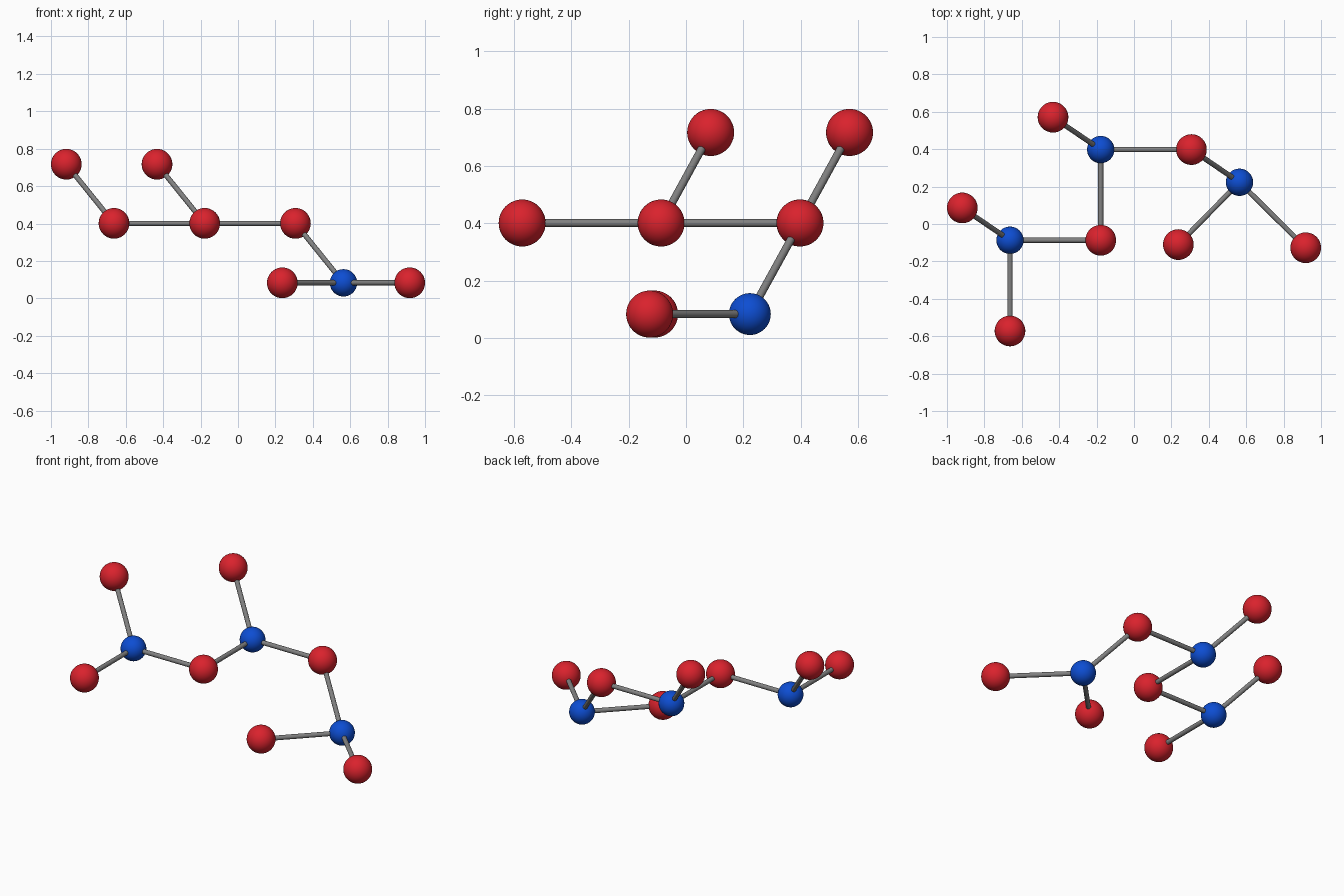
import bpy
from mathutils import Vector

if "Cube" in bpy.data.objects:
    bpy.data.objects.remove(bpy.data.objects["Cube"])


def material(name, rgb):
    m = bpy.data.materials.new(name)
    m.diffuse_color = (*rgb, 1)
    m.use_nodes = True
    m.node_tree.nodes["Principled BSDF"].inputs["Base Color"].default_value = m.diffuse_color
    return m


RED = material("red", (0.70, 0.016, 0.026))
BLUE = material("blue", (0.004, 0.075, 0.65))
GREY = material("grey", (0.22, 0.22, 0.22))

LOW, MID, HIGH = 0.083, 0.401, 0.717   # the three height levels


def finish(name, mat):
    ob = bpy.context.object
    ob.name = name
    ob.data.materials.append(mat)
    bpy.ops.object.shade_smooth_by_angle()
    return ob


def ball(name, pos, radius, mat):
    bpy.ops.mesh.primitive_uv_sphere_add(segments=48, ring_count=24,
                                         radius=radius, location=pos)
    finish(name, mat)


def rod(name, a, b):
    a, b = Vector(a), Vector(b)
    d = b - a
    bpy.ops.mesh.primitive_cylinder_add(vertices=24, radius=0.0138, depth=d.length,
                                        location=(a + b) / 2)
    ob = finish(name, GREY)
    ob.rotation_euler = d.to_track_quat('Z', 'Y').to_euler()


# Blue centre balls
blue = {
    "left": (-0.663, -0.087, MID),
    "middle": (-0.178, 0.398, MID),
    "right": (0.564, 0.223, LOW),
}
# Red outer and linking balls
red = {
    "left_top": (-0.918, 0.086, HIGH),
    "left_front": (-0.663, -0.572, MID),
    "left_link": (-0.178, -0.087, MID),
    "middle_top": (-0.433, 0.571, HIGH),
    "right_link": (0.307, 0.398, MID),
    "right_inner": (0.237, -0.110, LOW),
    "right_outer": (0.918, -0.127, LOW),
}
# Rods from each blue ball to its red neighbours
links = {
    "left": ("left_top", "left_front", "left_link"),
    "middle": ("left_link", "middle_top", "right_link"),
    "right": ("right_link", "right_inner", "right_outer"),
}

for n, p in blue.items():
    ball("blue_ball_" + n, p, 0.073, BLUE)
for n, p in red.items():
    ball("red_ball_" + n, p, 0.082, RED)
for n, ends in links.items():
    for e in ends:
        rod(f"rod_{n}_to_{e}", blue[n], red[e])
